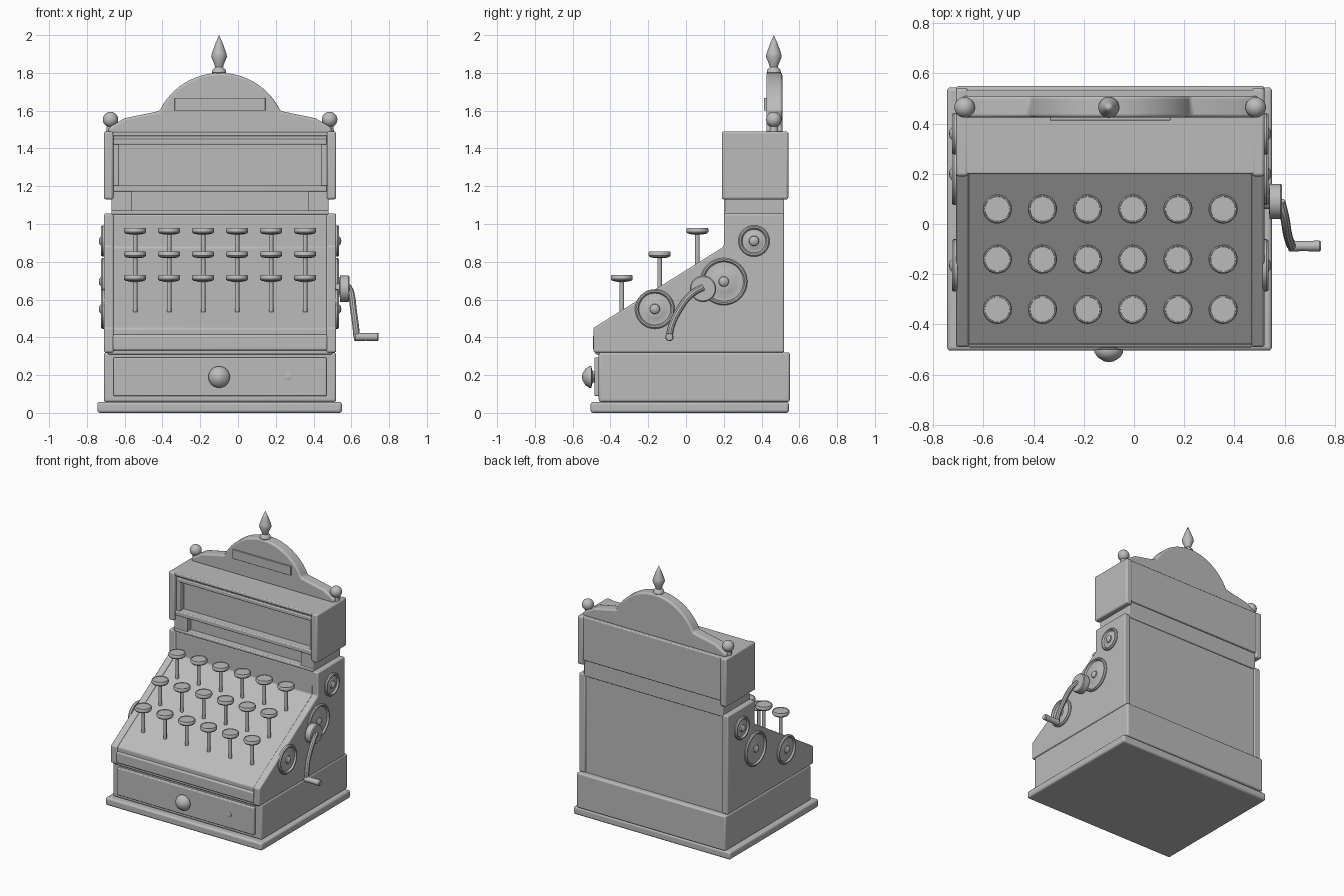
import bpy, bmesh, math
from mathutils import Vector

if "Cube" in bpy.data.objects:
    bpy.data.objects.remove(bpy.data.objects["Cube"])

metal = bpy.data.materials.new("grey metal")
metal.diffuse_color = (0.5, 0.5, 0.5, 1)
metal.use_nodes = True
metal.node_tree.nodes["Principled BSDF"].inputs["Base Color"].default_value = metal.diffuse_color
CX = -0.095  # cabinet centre line; the crank pushes it off x = 0


def finish(ob, bevel=0.0, angle=35):
    ob.data.materials.append(metal)
    if bevel:
        m = ob.modifiers.new("bevel", 'BEVEL')
        m.width, m.segments, m.limit_method = bevel, 3, 'ANGLE'
    bpy.ops.object.select_all(action='DESELECT')
    ob.select_set(True)
    bpy.context.view_layer.objects.active = ob
    bpy.ops.object.shade_smooth_by_angle(angle=math.radians(angle))
    return ob


def from_bmesh(name, bm):
    bmesh.ops.recalc_face_normals(bm, faces=bm.faces)
    me = bpy.data.meshes.new(name)
    bm.to_mesh(me)
    bm.free()
    ob = bpy.data.objects.new(name, me)
    bpy.context.collection.objects.link(ob)
    return ob


def prism(name, pts, axis, a, b, bevel=0.0):
    """Extrude a 2D outline along x (points are y,z) or y (points are x,z)."""
    bm = bmesh.new()
    place = (lambda p, t: (t, p[0], p[1])) if axis == 'x' else (lambda p, t: (p[0], t, p[1]))
    face = bm.faces.new([bm.verts.new(place(p, a)) for p in pts])
    new = bmesh.ops.extrude_face_region(bm, geom=[face])['geom']
    shift = Vector((b - a, 0, 0)) if axis == 'x' else Vector((0, b - a, 0))
    bmesh.ops.translate(bm, vec=shift, verts=[v for v in new if isinstance(v, bmesh.types.BMVert)])
    return finish(from_bmesh(name, bm), bevel)


def box(name, x, y, z, bevel=0.006):
    return prism(name, [(x[0], z[0]), (x[1], z[0]), (x[1], z[1]), (x[0], z[1])], 'y', y[0], y[1], bevel)


def mirrored(x):
    return 2 * CX - x


def pair(name, x, y, z, bevel=0.006):
    box("right_" + name, x, y, z, bevel)
    box("left_" + name, (mirrored(x[1]), mirrored(x[0])), y, z, bevel)


def lathe(name, profile, loc, axis=(0, 0, 1), n=32):
    """Spin (radius, height) pairs around an axis."""
    bm = bmesh.new()
    rings = []
    for r, h in profile:
        count = 1 if r == 0 else n
        rings.append([bm.verts.new((r * math.cos(2 * math.pi * i / n), r * math.sin(2 * math.pi * i / n), h))
                      for i in range(count)])
    for a, b in zip(rings, rings[1:]):
        for i in range(n):
            j = (i + 1) % n
            if len(a) == 1:
                bm.faces.new((a[0], b[i], b[j]))
            elif len(b) == 1:
                bm.faces.new((a[i], a[j], b[0]))
            else:
                bm.faces.new((a[i], a[j], b[j], b[i]))
    for ring in (rings[0], rings[-1]):
        if len(ring) > 1:
            bm.faces.new(ring)
    ob = from_bmesh(name, bm)
    ob.location = loc
    ob.rotation_mode = 'QUATERNION'
    ob.rotation_quaternion = Vector(axis).to_track_quat('Z', 'Y')
    return finish(ob)


# Base plate and cash drawer
box("base_plate", (-0.745, 0.55), (-0.505, 0.545), (0, 0.058), 0.014)
box("drawer_case", (-0.71, 0.52), (-0.462, 0.55), (0.058, 0.32), 0.012)
box("drawer_front", (-0.66, 0.468), (-0.485, -0.45), (0.09, 0.293), 0.006)
lathe("drawer_knob", [(0.03, 0), (0.03, 0.012), (0.057, 0.018), (0.057, 0.03), (0.045, 0.048), (0.02, 0.064), (0, 0.068)],
      (-0.1, -0.483, 0.19), (0, -1, 0))
lathe("drawer_lock", [(0.018, 0), (0.018, 0.004), (0.012, 0.006), (0, 0.006)], (0.268, -0.484, 0.19), (0, -1, 0), 20)

# Sloped cabinet between two side panels
side = [(-0.49, 0.32), (-0.49, 0.45), (0.2, 0.88), (0.2, 1.055), (0.52, 1.055), (0.52, 0.32)]
core = [(-0.48, 0.31), (-0.48, 0.447), (0.207, 0.874), (0.207, 1.05), (0.51, 1.05), (0.51, 0.31)]
prism("cabinet_body", core, 'x', -0.69, 0.5, 0.008)
prism("right_side_panel", side, 'x', 0.468, 0.52, 0.009)
prism("left_side_panel", side, 'x', -0.71, -0.658, 0.009)
box("cabinet_front_lip", (-0.665, 0.475), (-0.492, -0.46), (0.33, 0.415), 0.012)

# Neck with a recessed front panel
box("neck", (-0.67, 0.48), (0.25, 0.52), (1.04, 1.2))
box("neck_ledge", (-0.67, 0.48), (0.2, 0.3), (1.05, 1.072))
pair("neck_bracket", (0.373, 0.48), (0.205, 0.3), (1.06, 1.175))

# Display head
box("head_core", (-0.69, 0.5), (0.26, 0.535), (1.165, 1.48))
box("head_top", (-0.69, 0.5), (0.2, 0.535), (1.465, 1.488))
box("head_cornice", (-0.66, 0.47), (0.21, 0.3), (1.42, 1.45))
box("head_cornice_band", (-0.66, 0.47), (0.222, 0.3), (1.445, 1.47), 0.003)
box("head_sill", (-0.66, 0.47), (0.2, 0.3), (1.172, 1.205))
pair("head_post", (0.44, 0.475), (0.215, 0.3), (1.2, 1.43))
pair("head_cheek", (0.47, 0.52), (0.19, 0.542), (1.13, 1.49), 0.012)

# Arched crest, plaque and finials
R, ZC, A = 0.356, 1.444, math.radians(26)
crest = [(-0.685, 1.48), (-0.685, 1.51), (-0.6, 1.56), (-0.415, 1.598)]
for i in range(1, 24):
    t = math.pi - A - (math.pi - 2 * A) * i / 24
    crest.append((CX + R * math.cos(t), ZC + R * math.sin(t)))
crest += [(mirrored(x), z) for x, z in reversed(crest[:4])]
prism("crest", crest, 'y', 0.425, 0.51, 0.012)
box("crest_plaque", (-0.335, 0.145), (0.413, 0.44), (1.6, 1.667), 0.002)
lathe("finial", [(0.03, 0), (0.038, 0.012), (0.034, 0.028), (0.021, 0.04), (0.025, 0.055), (0.042, 0.095),
                 (0.038, 0.115), (0.018, 0.17), (0, 0.21)], (-0.1, 0.465, 1.79))
ball = [(0.041 * math.sin(math.pi * i / 14), -0.041 * math.cos(math.pi * i / 14)) for i in range(1, 14)]
ball = [(0, -0.041)] + ball + [(0, 0.041)]
for label, x in (("left", -0.675), ("right", mirrored(-0.675))):
    lathe(label + "_ball", ball, (x, 0.465, 1.553), n=24)
    lathe(label + "_ball_foot", [(0.024, 0), (0.018, 0.04)], (x, 0.465, 1.485), n=20)

# Keys in three rows of six
for row in range(3):
    y, top = -0.34 + 0.2 * row, 0.73 + 0.125 * row
    for col in range(6):
        x = -0.545 + 0.18 * col
        lathe("key_stem", [(0.012, 0), (0.012, 0.18)], (x, y, top - 0.195), n=12)
        lathe("key_cap", [(0.025, -0.036), (0.052, -0.03), (0.058, -0.022), (0.058, -0.006), (0.054, 0),
                          (0.05, 0), (0.049, -0.003), (0, -0.003)], (x, y, top))

# Round medallions on both sides
for label, sx, x in (("right", 1, 0.518), ("left", -1, -0.708)):
    for y, z, r in ((-0.165, 0.55, 0.105), (0.2, 0.695, 0.125), (0.36, 0.91, 0.083)):
        lathe(label + "_medallion",
              [(r, -0.005), (r, 0.01), (r - 0.006, 0.018), (r - 0.014, 0.018), (r - 0.021, 0.006),
               (r * 0.52, 0.006), (r * 0.45, 0.01), (0.027, 0.01), (0.025, 0.018), (0.014, 0.027), (0, 0.029)],
              (x, y, z), (sx, 0, 0))

# Crank: hub, curved arm and handle
lathe("crank_hub", [(0.03, -0.01), (0.03, 0.02), (0.07, 0.022), (0.07, 0.066), (0.064, 0.072), (0, 0.072)],
      (0.518, 0.09, 0.657), (1, 0, 0))
cu = bpy.data.curves.new("crank_arm", 'CURVE')
cu.dimensions, cu.bevel_depth, cu.bevel_resolution, cu.use_fill_caps = '3D', 0.018, 3, True
path = [(0.585, 0.09, 0.665), (0.6, 0.03, 0.63), (0.612, -0.04, 0.54), (0.624, -0.08, 0.45), (0.628, -0.088, 0.403)]
sp = cu.splines.new('BEZIER')
sp.bezier_points.add(len(path) - 1)
for p, co in zip(sp.bezier_points, path):
    p.co, p.handle_left_type, p.handle_right_type = co, 'AUTO', 'AUTO'
arm = bpy.data.objects.new("crank_arm", cu)
bpy.context.collection.objects.link(arm)
bpy.ops.object.select_all(action='DESELECT')
arm.select_set(True)
bpy.context.view_layer.objects.active = arm
bpy.ops.object.convert(target='MESH')
finish(bpy.context.view_layer.objects.active)
lathe("crank_handle", [(0.018, 0), (0.022, 0.006), (0.02, 0.06), (0.022, 0.124), (0.018, 0.13)],
      (0.615, -0.088, 0.402), (1, 0, 0), 20)
